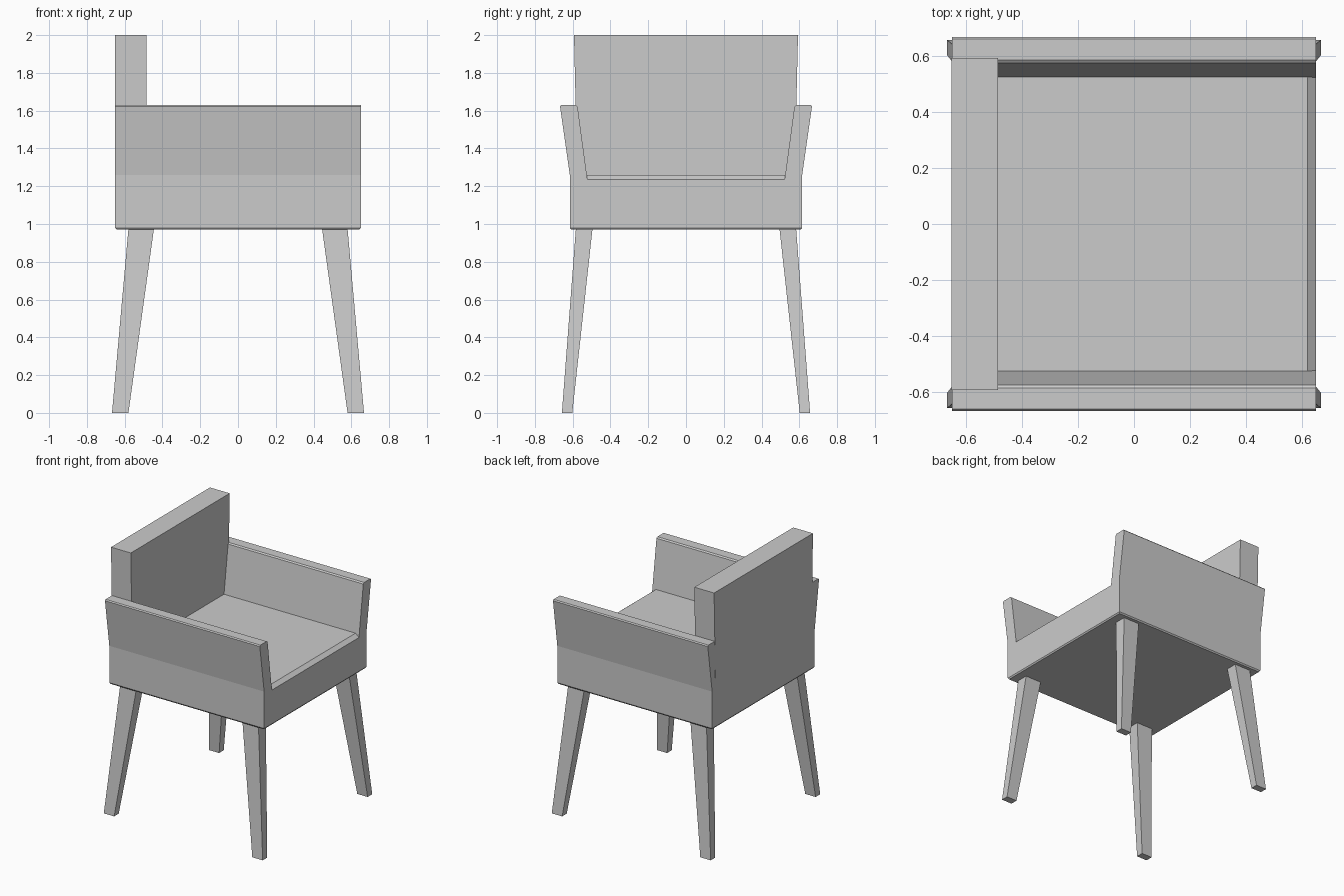
import bpy, bmesh

if "Cube" in bpy.data.objects:
    bpy.data.objects.remove(bpy.data.objects["Cube"])


def finish(name, bm):
    bmesh.ops.recalc_face_normals(bm, faces=bm.faces)
    mesh = bpy.data.meshes.new(name)
    bm.to_mesh(mesh)
    bm.free()
    obj = bpy.data.objects.new(name, mesh)
    bpy.context.collection.objects.link(obj)
    return obj


def prism(name, start, offset):
    """Extrude a closed outline of 3D points by an offset."""
    bm = bmesh.new()
    face = bm.faces.new([bm.verts.new(p) for p in start])
    ext = bmesh.ops.extrude_face_region(bm, geom=[face], use_keep_orig=True)
    verts = [g for g in ext["geom"] if isinstance(g, bmesh.types.BMVert)]
    bmesh.ops.translate(bm, verts=verts, vec=offset)
    return finish(name, bm)


def frustum(name, bottom, top):
    """Join two rectangles, each (x0, x1, y0, y1, z)."""
    bm = bmesh.new()
    rings = [[bm.verts.new(p) for p in
              ((a, c, z), (b, c, z), (b, d, z), (a, d, z))]
             for a, b, c, d, z in (bottom, top)]
    lo, hi = rings
    bm.faces.new(lo)
    bm.faces.new(hi)
    for i in range(4):
        j = (i + 1) % 4
        bm.faces.new((lo[i], lo[j], hi[j], hi[i]))
    return finish(name, bm)


# Seat base with both flared arms, one U-shaped section run front to back
half = [(0.615, 0.98), (0.615, 1.26), (0.667, 1.622), (0.66, 1.63),
        (0.585, 1.63), (0.574, 1.622), (0.522, 1.235)]
section = half + [(-y, z) for y, z in reversed(half)]
prism("seat_and_arms", [(-0.65, y, z) for y, z in section], (1.3, 0, 0))

# Narrow chamfer under the seat
frustum("underside", (-0.643, 0.643, -0.608, 0.608, 0.97),
        (-0.65, 0.65, -0.615, 0.615, 0.98))

# Raised seat panel with a sloped front edge
panel = [(-0.6, 1.22), (0.65, 1.22), (0.65, 1.236), (0.62, 1.26), (-0.6, 1.26)]
prism("seat_panel", [(x, -0.525, z) for x, z in panel], (0, 1.05, 0))

# Backrest
frustum("backrest", (-0.651, -0.485, -0.574, 0.574, 1.2),
        (-0.651, -0.485, -0.593, 0.593, 2.0))

# Four splayed, tapered legs
for sx, side in ((1, "front"), (-1, "back")):
    for sy, hand in ((1, "left"), (-1, "right")):
        rects = []
        for a, b, c, d, z in ((0.58, 0.667, 0.602, 0.657, 0.0),
                              (0.445, 0.58, 0.495, 0.583, 0.975)):
            rects.append((a * sx, b * sx, c * sy, d * sy, z))
        frustum(f"{side}_{hand}_leg", *rects)
